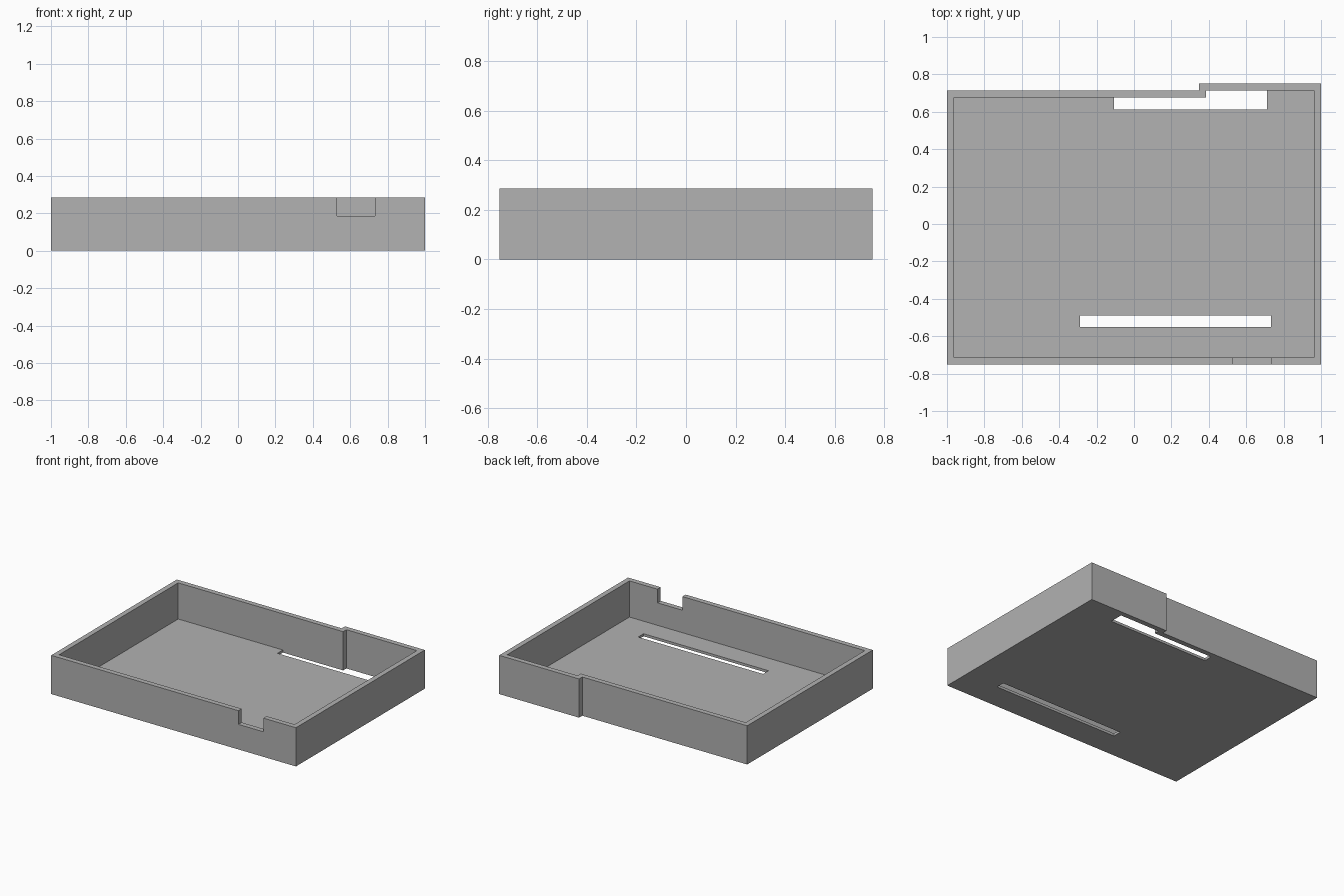
import bpy
import bmesh

HEIGHT, FLOOR, WALL = 0.286, 0.019, 0.038
FRONT, BACK, STEP_BACK, STEP_X = -0.752, 0.714, 0.752, 0.348

cube = bpy.data.objects.get("Cube")
if cube:
    bpy.data.objects.remove(cube, do_unlink=True)

grey = bpy.data.materials.new("plain grey")
grey.use_nodes = True
colour = (0.445, 0.445, 0.445, 1)
grey.diffuse_color = colour
grey.node_tree.nodes["Principled BSDF"].inputs["Base Color"].default_value = colour


def prism(name, outline, low, high):
    """Extrude a flat outline from one height to another."""
    bm = bmesh.new()
    base = bm.faces.new([bm.verts.new((x, y, low)) for x, y in outline])
    top = bmesh.ops.extrude_face_region(bm, geom=[base])["geom"]
    bmesh.ops.translate(bm, vec=(0, 0, high - low),
                        verts=[v for v in top if isinstance(v, bmesh.types.BMVert)])
    bmesh.ops.recalc_face_normals(bm, faces=bm.faces)
    mesh = bpy.data.meshes.new(name)
    bm.to_mesh(mesh)
    bm.free()
    mesh.materials.append(grey)
    obj = bpy.data.objects.new(name, mesh)
    bpy.context.collection.objects.link(obj)
    return obj


def rectangle(x0, x1, y0, y1):
    return [(x0, y0), (x1, y0), (x1, y1), (x0, y1)]


def tray_outline(inset):
    """Rectangle whose left part of the back steps outward."""
    side, step = 1 - inset, STEP_X + inset
    return [(-side, FRONT + inset), (side, FRONT + inset),
            (side, STEP_BACK - inset), (step, STEP_BACK - inset),
            (step, BACK - inset), (-side, BACK - inset)]


tray = prism("tray", tray_outline(0), 0, HEIGHT)

# Back slot follows the stepped inner wall
back_slot = [(-0.106, 0.612), (0.712, 0.612), (0.712, STEP_BACK - WALL),
             (STEP_X + WALL, STEP_BACK - WALL), (STEP_X + WALL, BACK - WALL),
             (-0.106, BACK - WALL)]

cutters = [
    prism("cavity_cutter", tray_outline(WALL), FLOOR, HEIGHT + 0.1),
    prism("front_slot_cutter", rectangle(-0.288, 0.733, -0.552, -0.488), -0.1, 0.1),
    prism("back_slot_cutter", back_slot, -0.1, 0.1),
    prism("notch_cutter", rectangle(0.53, 0.733, FRONT - 0.1, FRONT + 0.1),
          0.185, HEIGHT + 0.1),
]
for cutter in cutters:
    cutter.hide_render = True
    cut = tray.modifiers.new(cutter.name, "BOOLEAN")
    cut.operation = "DIFFERENCE"
    cut.solver = "EXACT"
    cut.object = cutter

# Bake the cuts and drop the cutters
bpy.context.view_layer.update()
graph = bpy.context.evaluated_depsgraph_get()
cut_mesh = bpy.data.meshes.new_from_object(tray.evaluated_get(graph))
tray.modifiers.clear()
tray.data = cut_mesh
for cutter in cutters:
    bpy.data.objects.remove(cutter, do_unlink=True)
